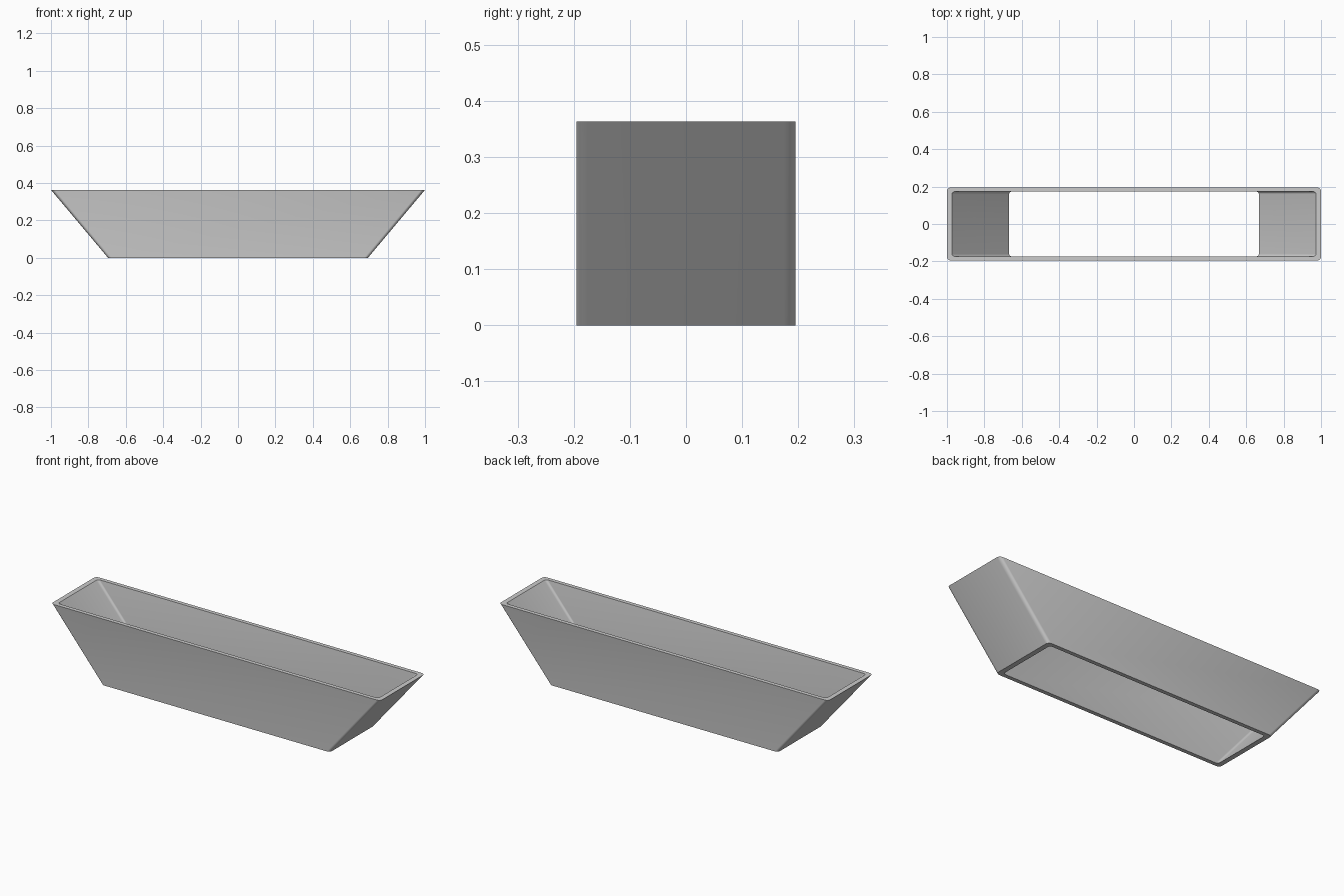
import bpy, bmesh, math

cube = bpy.data.objects.get("Cube")
if cube:
    bpy.data.objects.remove(cube)

HEIGHT = 0.363
WALL_X, WALL_Y = 0.027, 0.022
HALF_Y = 0.195
TOP_X, BOTTOM_X = 1.0, 0.695
SEGMENTS = 4

# Single grey material
grey = bpy.data.materials.new("light_grey")
grey.use_nodes = True
colour = (0.6, 0.6, 0.6, 1)
grey.diffuse_color = colour
grey.node_tree.nodes["Principled BSDF"].inputs["Base Color"].default_value = colour


def rounded_ring(bm, half_x, half_y, z, radius):
    """Horizontal rounded rectangle, counter-clockwise from above."""
    ring = []
    for i, (sx, sy) in enumerate([(1, 1), (-1, 1), (-1, -1), (1, -1)]):
        for k in range(SEGMENTS + 1):
            a = (i + k / SEGMENTS) * math.pi / 2
            ring.append(bm.verts.new((sx * (half_x - radius) + radius * math.cos(a),
                                      sy * (half_y - radius) + radius * math.sin(a), z)))
    return ring


# Open trough frame: outer wall, top rim, inner wall and bottom rim
bm = bmesh.new()
inner_y = HALF_Y - WALL_Y
rings = [
    rounded_ring(bm, BOTTOM_X, HALF_Y, 0, 0.02),
    rounded_ring(bm, TOP_X, HALF_Y, HEIGHT, 0.02),
    rounded_ring(bm, TOP_X - WALL_X, inner_y, HEIGHT, 0.014),
    rounded_ring(bm, BOTTOM_X - WALL_X, inner_y, 0, 0.014),
]
for lower, upper in zip(rings, rings[1:] + rings[:1]):
    n = len(lower)
    for j in range(n):
        k = (j + 1) % n
        bm.faces.new((lower[j], lower[k], upper[k], upper[j]))
bmesh.ops.recalc_face_normals(bm, faces=bm.faces)
mesh = bpy.data.meshes.new("trough_frame")
bm.to_mesh(mesh)
bm.free()
mesh.materials.append(grey)

trough = bpy.data.objects.new("trough_frame", mesh)
bpy.context.collection.objects.link(trough)
bpy.context.view_layer.objects.active = trough
trough.select_set(True)
bpy.ops.object.shade_smooth_by_angle(angle=math.radians(30))
